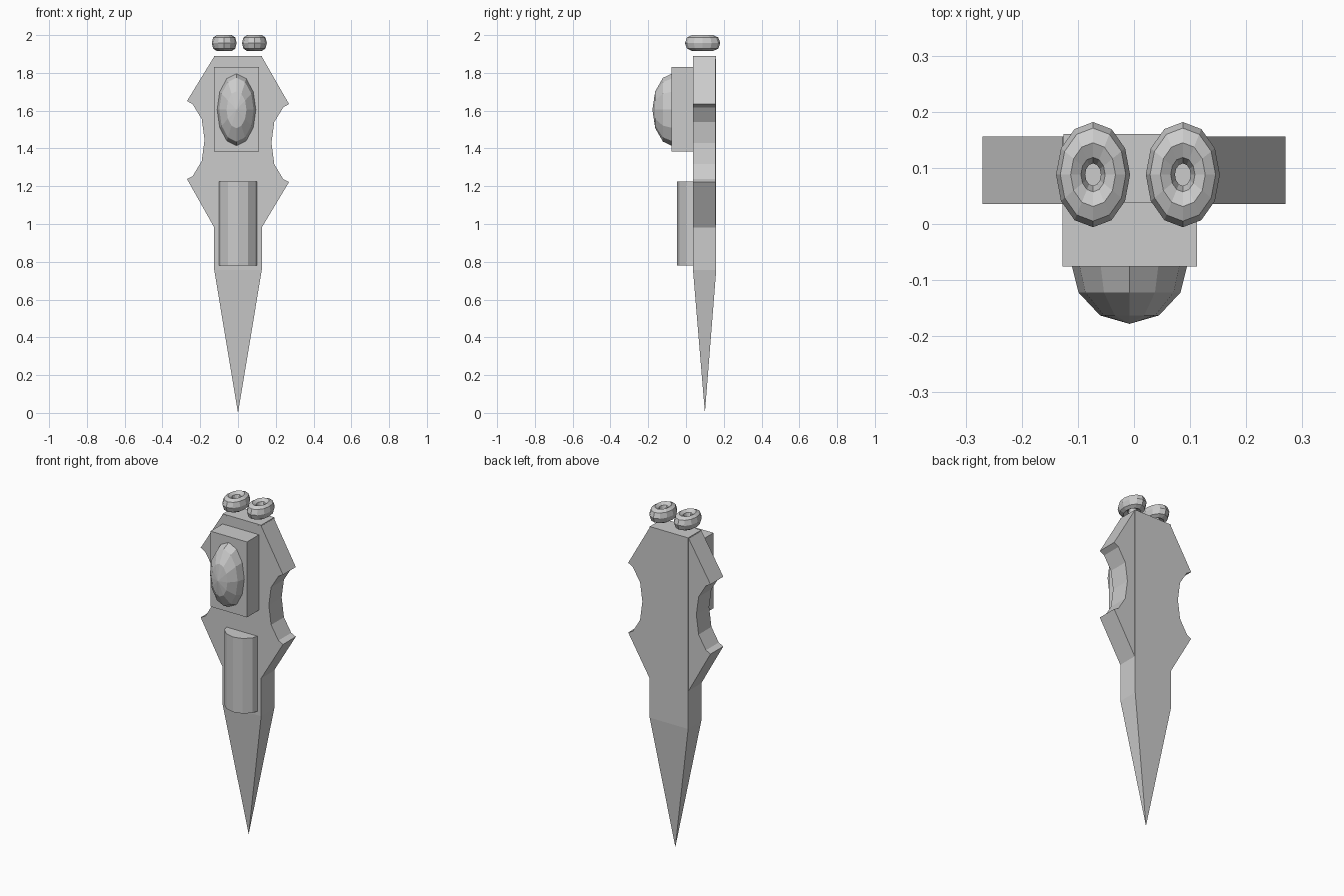
import bpy, bmesh
from math import radians
from mathutils import Matrix

if "Cube" in bpy.data.objects:
    bpy.data.objects.remove(bpy.data.objects["Cube"])


def make_object(name, bm):
    bmesh.ops.recalc_face_normals(bm, faces=bm.faces)
    mesh = bpy.data.meshes.new(name)
    bm.to_mesh(mesh)
    bm.free()
    obj = bpy.data.objects.new(name, mesh)
    bpy.context.collection.objects.link(obj)
    return obj


def box(name, x0, x1, y0, y1, z0, z1):
    bm = bmesh.new()
    m = Matrix.Translation(((x0 + x1) / 2, (y0 + y1) / 2, (z0 + z1) / 2))
    m = m @ Matrix.Diagonal((x1 - x0, y1 - y0, z1 - z0, 1))
    bmesh.ops.create_cube(bm, size=1, matrix=m)
    return make_object(name, bm)


# Blade: box whose lower end is drawn out to a point
bm = bmesh.new()
rings = []
for z in (1.89, 0.757):
    rings.append([bm.verts.new((x, y, z)) for x, y in
                  ((-0.126, 0.037), (0.126, 0.037), (0.126, 0.16), (-0.126, 0.16))])
tip = bm.verts.new((0, 0.1, 0))
bm.faces.new(rings[0])
for i in range(4):
    j = (i + 1) % 4
    bm.faces.new((rings[0][i], rings[0][j], rings[1][j], rings[1][i]))
    bm.faces.new((rings[1][i], rings[1][j], tip))
make_object("blade", bm)

# Side wings: notched profile extruded in y, left one sits a little higher
profile = [(0.1, 1.885), (0.127, 1.885), (0.27, 1.635), (0.24, 1.618),
           (0.192, 1.54), (0.177, 1.43), (0.192, 1.317), (0.24, 1.237),
           (0.27, 1.222), (0.125, 0.98), (0.1, 0.98)]
for name, side, lift in (("right_wing", 1, 0), ("left_wing", -1, 0.016)):
    bm = bmesh.new()
    pts = [(x, z + (lift if x > 0.13 else 0)) for x, z in profile]
    face = bm.faces.new([bm.verts.new((side * x, 0.036, z)) for x, z in pts])
    ext = bmesh.ops.extrude_face_region(bm, geom=[face], use_keep_orig=True)
    verts = [g for g in ext["geom"] if isinstance(g, bmesh.types.BMVert)]
    bmesh.ops.translate(bm, verts=verts, vec=(0, 0.12, 0))
    make_object(name, bm)

# Plate on the upper front
box("front_plate", -0.127, 0.112, -0.076, 0.05, 1.383, 1.83)

# Faceted oval gem, pole facing forward
bm = bmesh.new()
m = (Matrix.Translation((-0.008, -0.066, 1.605))
     @ Matrix.Diagonal((0.105, 0.112, 0.195, 1)) @ Matrix.Rotation(radians(90), 4, 'X'))
bmesh.ops.create_uvsphere(bm, u_segments=12, v_segments=6, radius=1, matrix=m)
make_object("gem", bm)

# Half-sunk upright cylinder on the lower front
bm = bmesh.new()
m = Matrix.Translation((0, 0.053, 1.003)) @ Matrix.Diagonal((0.106, 0.1, 0.445, 1))
bmesh.ops.create_cone(bm, cap_ends=True, segments=12, radius1=1, radius2=1,
                      depth=1, matrix=m)
make_object("front_cylinder", bm)

# Two oval rings floating above the top
for name, x in (("left_ring", -0.073), ("right_ring", 0.087)):
    bpy.ops.mesh.primitive_torus_add(major_segments=12, minor_segments=8,
                                     major_radius=0.04, minor_radius=0.026,
                                     location=(x, 0.088, 1.958))
    ring = bpy.context.object
    ring.name = name
    ring.scale = (1, 1.42, 1.6)
